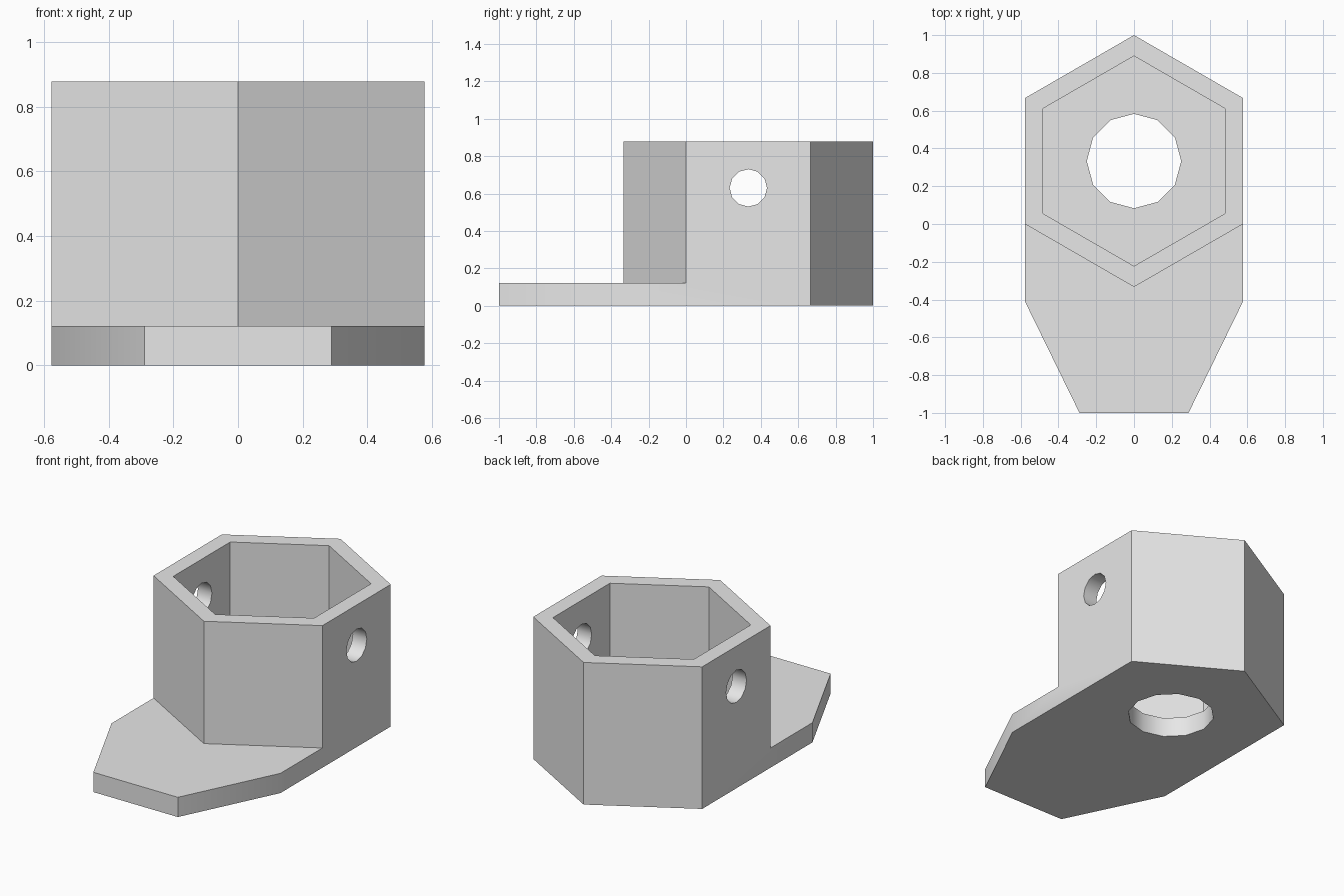
import bpy
import bmesh
from math import sin, cos, pi, radians
from mathutils import Matrix, Vector

cube = bpy.data.objects.get("Cube")
if cube:
    bpy.data.objects.remove(cube, do_unlink=True)

R = 2 / 3              # outer hexagon radius
W = R * cos(pi / 6)    # half width
CY = 1 / 3             # socket centre along y
BASE, TOP = 0.122, 0.878

grey = bpy.data.materials.new("light grey")
grey.use_nodes = True
colour = (0.8, 0.8, 0.8, 1)
grey.diffuse_color = colour
grey.node_tree.nodes["Principled BSDF"].inputs["Base Color"].default_value = colour


def ring(sides, radius, cy=0.0):
    """Regular polygon with a corner pointing to +y."""
    return [(radius * sin(2 * pi * i / sides), cy + radius * cos(2 * pi * i / sides))
            for i in range(sides)]


def prism(name, outline, z0, z1, matrix=None):
    bm = bmesh.new()
    face = bm.faces.new([bm.verts.new((x, y, z0)) for x, y in outline])
    ext = bmesh.ops.extrude_face_region(bm, geom=[face])
    top = [v for v in ext["geom"] if isinstance(v, bmesh.types.BMVert)]
    bmesh.ops.translate(bm, verts=top, vec=Vector((0, 0, z1 - z0)))
    if matrix:
        bm.transform(matrix)
    bmesh.ops.recalc_face_normals(bm, faces=bm.faces)
    mesh = bpy.data.meshes.new(name)
    bm.to_mesh(mesh)
    bm.free()
    obj = bpy.data.objects.new(name, mesh)
    bpy.context.collection.objects.link(obj)
    mesh.materials.append(grey)
    return obj


# Full outline: pointed back, straight sides, tapered front tongue
half = [(0, 1), (W, R), (W, -0.41), (W / 2, -1)]
body = prism("hex_socket_bracket", half + [(-x, y) for x, y in half[:0:-1]], 0, TOP)

# Cutters: space above tongue, socket cavity, floor hole, cross hole
slope = CY / W
notch = [(-1, slope - CY), (0, -CY), (1, slope - CY), (1, -1.5), (-1, -1.5)]
sideways = Matrix.Translation((0, CY, 0.63)) @ Matrix.Rotation(pi / 2, 4, "Y")
cutters = [
    prism("tongue_cutter", notch, BASE, 1.5),
    prism("cavity_cutter", ring(6, 0.556, CY), BASE, 1.5),
    prism("floor_hole_cutter", ring(12, 0.25, CY), -0.5, 0.5),
    prism("cross_hole_cutter", ring(12, 0.1), -1, 1, sideways),
]

bpy.ops.object.select_all(action="DESELECT")
bpy.context.view_layer.objects.active = body
body.select_set(True)
for cutter in cutters:
    mod = body.modifiers.new(cutter.name, "BOOLEAN")
    mod.operation = "DIFFERENCE"
    mod.solver = "EXACT"
    mod.object = cutter
    bpy.ops.object.modifier_apply(modifier=mod.name)
for cutter in cutters:
    bpy.data.objects.remove(cutter, do_unlink=True)

bpy.ops.object.shade_smooth_by_angle(angle=radians(30.5))
